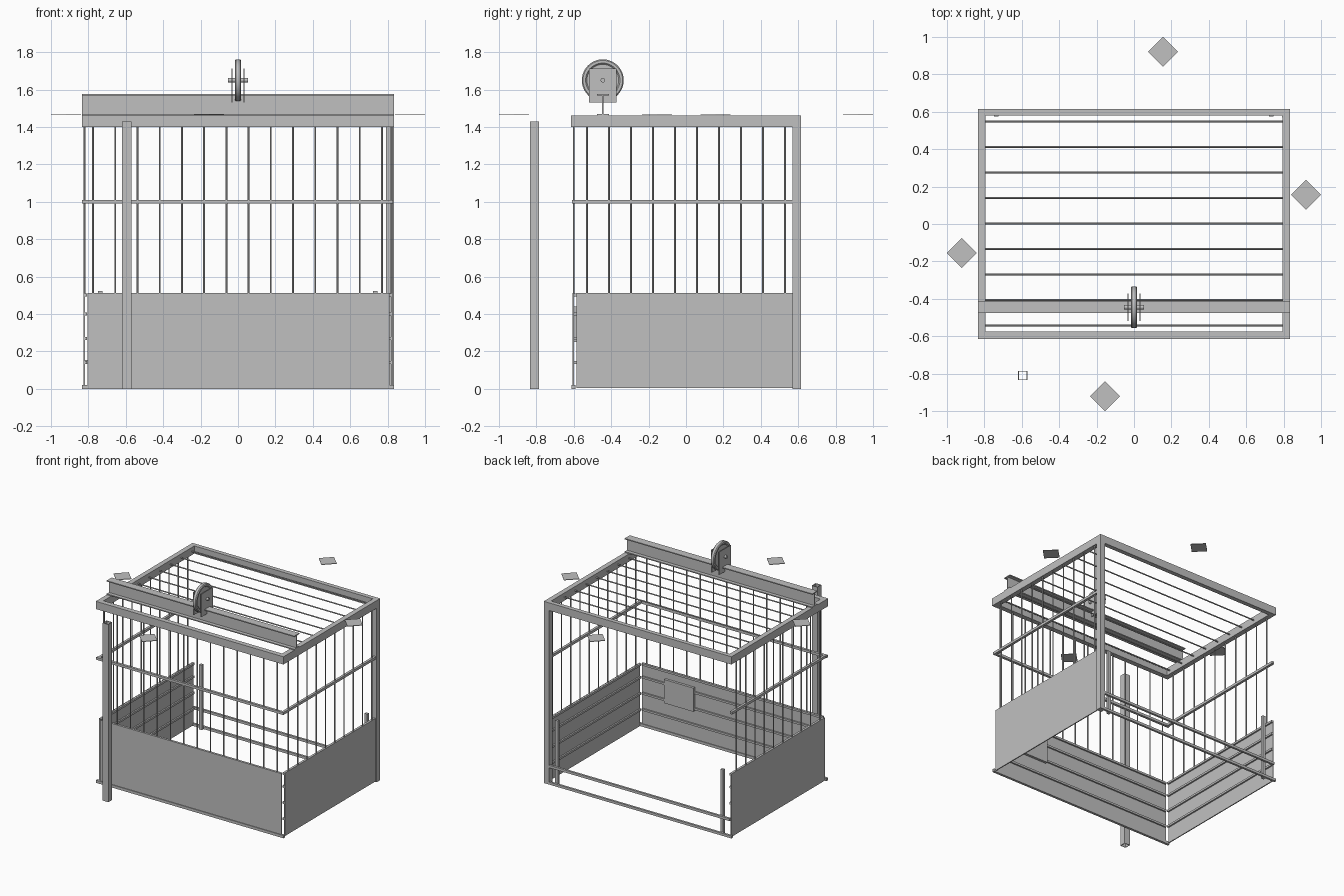
import bpy, bmesh, math
from mathutils import Vector

if "Cube" in bpy.data.objects:
    bpy.data.objects.remove(bpy.data.objects["Cube"])

steel = bpy.data.materials.new("steel_grey")
steel.diffuse_color = (0.53, 0.53, 0.53, 1)
steel.use_nodes = True
steel.node_tree.nodes["Principled BSDF"].inputs["Base Color"].default_value = steel.diffuse_color


def finish(name, bm, smooth=False):
    me = bpy.data.meshes.new(name)
    bmesh.ops.recalc_face_normals(bm, faces=bm.faces)
    bm.to_mesh(me)
    bm.free()
    me.materials.append(steel)
    ob = bpy.data.objects.new(name, me)
    bpy.context.collection.objects.link(ob)
    if smooth:
        bpy.context.view_layer.objects.active = ob
        ob.select_set(True)
        bpy.ops.object.shade_smooth_by_angle(angle=math.radians(40))
        ob.select_set(False)
    return ob


def add_box(bm, x0, x1, y0, y1, z0, z1):
    vs = bmesh.ops.create_cube(bm, size=1)["verts"]
    for v in vs:
        v.co = Vector(((x0 + x1) / 2 + v.co.x * (x1 - x0),
                       (y0 + y1) / 2 + v.co.y * (y1 - y0),
                       (z0 + z1) / 2 + v.co.z * (z1 - z0)))


def boxes(name, *items):
    bm = bmesh.new()
    for it in items:
        add_box(bm, *it)
    return finish(name, bm)


def rods(name, ends, r=0.005, sides=8):
    bm = bmesh.new()
    for a, b in ends:
        a, b = Vector(a), Vector(b)
        vs = bmesh.ops.create_cone(bm, cap_ends=True, segments=sides, radius1=r,
                                   radius2=r, depth=(b - a).length)["verts"]
        q = (b - a).to_track_quat('Z', 'Y')
        for v in vs:
            v.co = (a + b) / 2 + q @ v.co
    return finish(name, bm, True)


X, Y, TOP = 0.835, 0.615, 1.462

# Roof frame and roof bars
boxes("roof_frame",
      (-X, X, -Y, -Y + 0.04, 1.40, TOP), (-X, X, Y - 0.035, Y, 1.40, TOP),
      (-X, -X + 0.04, -Y + 0.04, Y - 0.035, 1.40, TOP),
      (X - 0.04, X, -Y + 0.04, Y - 0.035, 1.40, TOP))
rods("roof_bars", [((-0.8, 0.003 + i * 0.1365, 1.43), (0.8, 0.003 + i * 0.1365, 1.43))
                   for i in range(-4, 5)])

# Single full-height corner post
boxes("corner_post", (0.79, X, 0.57, Y, 0, TOP - 0.002))

# Vertical bars on three sides
rods("front_bars", [((-0.775 + i * 0.1188, -0.6, 0.5), (-0.775 + i * 0.1188, -0.6, 1.41))
                    for i in range(14)])
for name, x in (("left_bars", -0.82), ("right_bars", 0.82)):
    rods(name, [((x, -0.53 + i * 0.1178, 0.5), (x, -0.53 + i * 0.1178, 1.41))
                for i in range(10)])

# Waist-high rails
boxes("middle_rails", (-X, 0.83, -0.61, -0.59, 0.99, 1.01),
      (-0.83, -0.81, -0.59, 0.6, 0.99, 1.01), (0.81, 0.83, -0.59, 0.57, 0.99, 1.01))

# Lower wall panels with inner ribs
boxes("front_panel", (-0.805, 0.81, -0.606, -0.598, 0.02, 0.512))
boxes("left_panel", (-0.826, -0.818, -0.585, 0.6, 0.005, 0.512))
boxes("right_panel", (0.818, 0.826, -0.585, 0.57, 0.005, 0.512))
ribs = []
for z in (0.14, 0.27, 0.40, 0.503):
    ribs += [(-0.80, 0.80, -0.598, -0.586, z - 0.008, z + 0.008),
             (-0.818, -0.806, -0.585, 0.6, z - 0.008, z + 0.008),
             (0.806, 0.818, -0.585, 0.57, z - 0.008, z + 0.008)]
boxes("panel_ribs", *ribs)
boxes("inner_plate", (0.34, 0.6, -0.598, -0.578, 0.25, 0.44))
boxes("front_bottom_rail", (-X, X, -0.612, -0.592, 0, 0.022))

# Open back: two low rails and two short posts
boxes("back_rails", (-X, 0.8, 0.598, Y, 0, 0.02), (-0.82, 0.8, 0.598, Y, 0.135, 0.155))
boxes("back_short_posts", *[(x - 0.012, x + 0.012, 0.576, 0.598, 0, 0.522)
                            for x in (-0.737, 0.735)])

# Overhead I-beam
BY = -0.445
boxes("top_beam", (-X, X, BY - 0.032, BY + 0.032, 1.462, 1.47),
      (-X, X, BY - 0.003, BY + 0.003, 1.47, 1.568),
      (-X, X, BY - 0.032, BY + 0.032, 1.568, 1.576))

# Pulley wheel: grooved profile spun round the x axis
PZ = 1.65
profile = [(-0.009, 0.0), (-0.009, 0.085), (-0.016, 0.092), (-0.016, 0.106),
           (-0.010, 0.112), (0.010, 0.112), (0.016, 0.106), (0.016, 0.092),
           (0.009, 0.085), (0.009, 0.0)]
bm = bmesh.new()
vs = [bm.verts.new((x, BY, PZ + r)) for x, r in profile]
es = [bm.edges.new(p) for p in zip(vs, vs[1:])]
bmesh.ops.spin(bm, geom=vs + es, cent=(0, BY, PZ), axis=(1, 0, 0),
               angle=math.tau, steps=40)
bmesh.ops.remove_doubles(bm, verts=bm.verts, dist=1e-5)
finish("pulley_wheel", bm, True)
boxes("pulley_brackets", *[(x - 0.003, x + 0.003, BY - 0.073, BY + 0.073, 1.53, 1.714)
                           for x in (-0.033, 0.033)])
rods("pulley_axle", [((-0.053, BY, PZ), (0.053, BY, PZ))], 0.012, 16)

# Free-standing hollow post
px, py, h, t = -0.595, -0.81, 0.025, 0.004
boxes("loose_post",
      (px - h, px + h, py - h, py - h + t, 0, 1.43), (px - h, px + h, py + h - t, py + h, 0, 1.43),
      (px - h, px - h + t, py - h + t, py + h - t, 0, 1.43),
      (px + h - t, px + h, py - h + t, py + h - t, 0, 1.43))

# Four flat diamond plates around the roof
bm = bmesh.new()
for cx, cy in ((0.155, 0.92), (0.92, 0.157), (-0.155, -0.92), (-0.92, -0.155)):
    c = bmesh.ops.create_cone(bm, cap_ends=True, segments=4, radius1=0.08,
                              radius2=0.08, depth=0.004)["verts"]
    a = math.atan2(c[0].co.y, c[0].co.x)
    for v in c:
        x, y = v.co.x, v.co.y
        v.co = Vector((cx + x * math.cos(a) + y * math.sin(a),
                       cy - x * math.sin(a) + y * math.cos(a), 1.465 + v.co.z))
finish("diamond_plates", bm)
